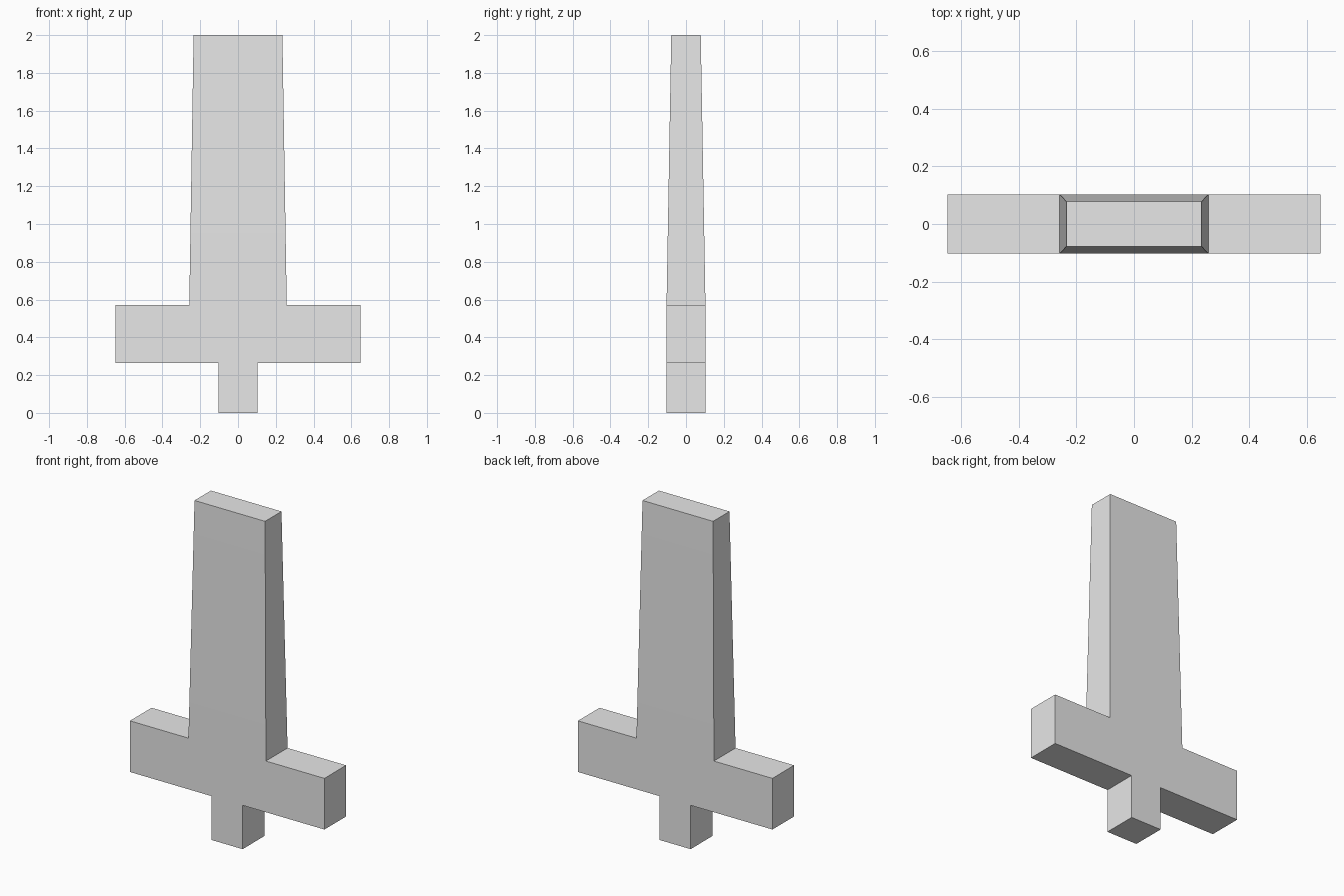
import bpy
import bmesh
import math

default_cube = bpy.data.objects.get("Cube")
if default_cube:
    bpy.data.objects.remove(default_cube, do_unlink=True)

# Plain grey material
grey = bpy.data.materials.new("plain_grey")
grey.use_nodes = True
colour = (0.8, 0.8, 0.8, 1.0)
grey.diffuse_color = colour
grey.node_tree.nodes["Principled BSDF"].inputs["Base Color"].default_value = colour

# Half outline from the grip bottom up to the blade tip: half width, half depth, height
GRIP, GUARD, BLADE, TIP = 0.103, 0.648, 0.258, 0.235
DEPTH, TIP_DEPTH = 0.103, 0.078
LOW, HIGH, TOP = 0.264, 0.572, 2.0
half = [
    (GRIP, DEPTH, 0), (GRIP, DEPTH, LOW),
    (GUARD, DEPTH, LOW), (GUARD, DEPTH, HIGH),
    (BLADE, DEPTH, HIGH), (TIP, TIP_DEPTH, TOP),
]
outline = half + [(-x, y, z) for x, y, z in reversed(half)]
count = len(outline)

bm = bmesh.new()
front = [bm.verts.new((x, -y, z)) for x, y, z in outline]
back = [bm.verts.new((x, y, z)) for x, y, z in outline]

# Front and back: grip, crossguard and tapered blade
for side in (front, back):
    bm.faces.new(side[:2] + side[-2:])
    bm.faces.new(side[1:5] + side[-5:-1])
    bm.faces.new(side[4:8])

# Edge walls around the whole outline
for i in range(count):
    j = (i + 1) % count
    bm.faces.new((front[i], front[j], back[j], back[i]))

bmesh.ops.recalc_face_normals(bm, faces=bm.faces)
mesh = bpy.data.meshes.new("sword")
bm.to_mesh(mesh)
bm.free()
mesh.materials.append(grey)

sword = bpy.data.objects.new("sword", mesh)
bpy.context.collection.objects.link(sword)

# Soft join between guard and blade, crisp corners elsewhere
bpy.ops.object.select_all(action="DESELECT")
sword.select_set(True)
bpy.context.view_layer.objects.active = sword
bpy.ops.object.shade_smooth_by_angle(angle=math.radians(30))
